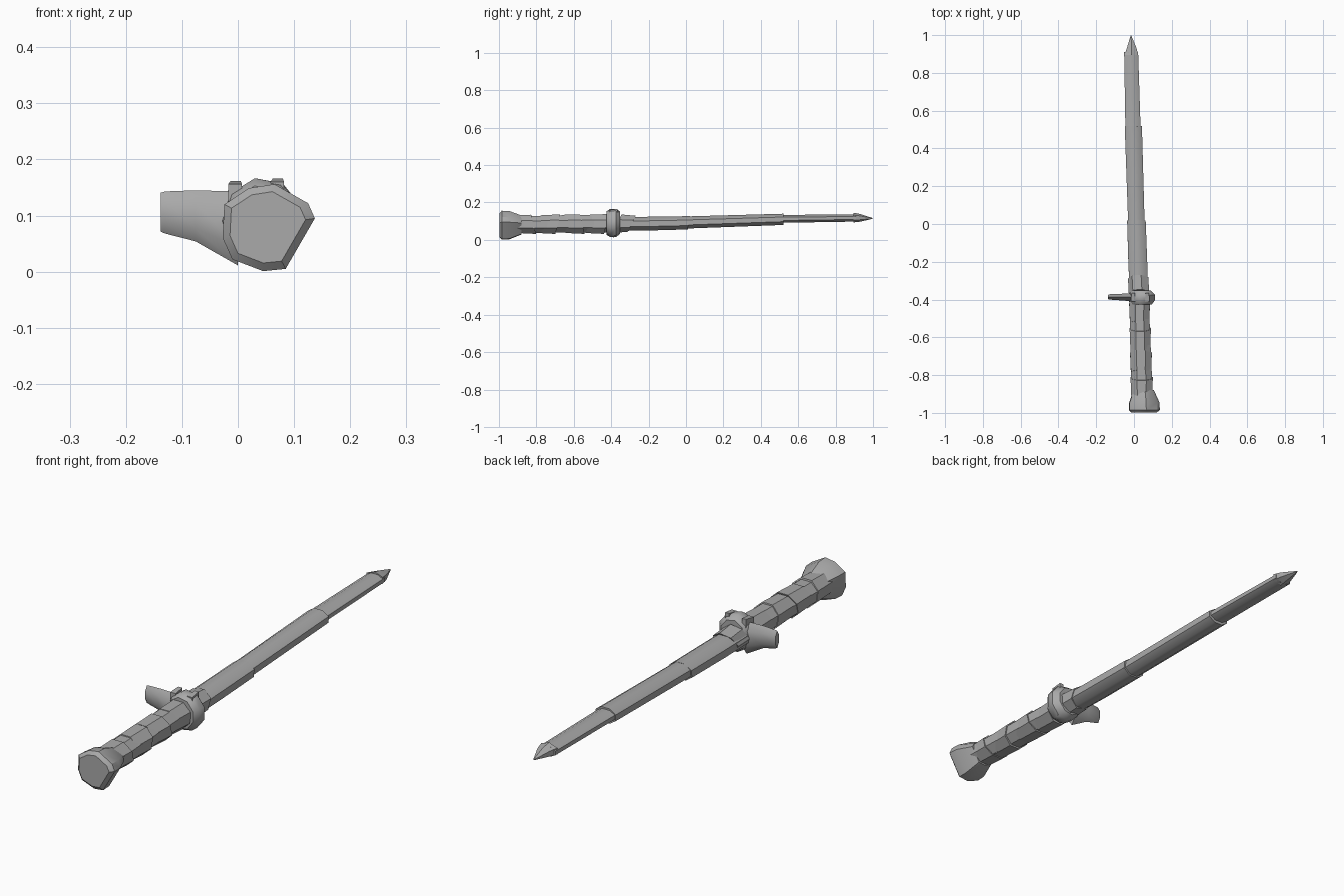
import bpy, bmesh, math
from mathutils import Vector

mat = bpy.data.materials.new("grey_metal")
mat.diffuse_color = (0.4, 0.4, 0.4, 1)


def finish(name, bm, angle=40):
    bmesh.ops.recalc_face_normals(bm, faces=bm.faces)
    me = bpy.data.meshes.new(name)
    bm.to_mesh(me)
    bm.free()
    me.materials.append(mat)
    ob = bpy.data.objects.new(name, me)
    bpy.context.collection.objects.link(ob)
    bpy.ops.object.select_all(action='DESELECT')
    ob.select_set(True)
    bpy.context.view_layer.objects.active = ob
    bpy.ops.object.shade_smooth_by_angle(angle=math.radians(angle))
    return ob


def bridge(bm, rings):
    for a, b in zip(rings, rings[1:]):
        n = len(a)
        for i in range(n):
            bm.faces.new((a[i], a[(i + 1) % n], b[(i + 1) % n], b[i]))
    bm.faces.new(rings[0])
    bm.faces.new(rings[-1])


def loft(name, sections, sides=8, axis='y', tilt=0.0, angle=40):
    """Sections: position on the axis, then low/high of the two cross directions."""
    bm = bmesh.new()
    rings = []
    fit = 1 / math.cos(math.pi / sides)
    for p, u0, u1, z0, z1 in sections:
        ring = []
        for i in range(sides):
            a = 2 * math.pi * (i + 0.5) / sides
            u = (u0 + u1) / 2 + (u1 - u0) / 2 * math.cos(a) * fit
            dz = (z1 - z0) / 2 * math.sin(a) * fit
            z = (z0 + z1) / 2 + dz
            co = (u, p + tilt * dz, z) if axis == 'y' else (p, u, z)
            ring.append(bm.verts.new(co))
        rings.append(ring)
    bridge(bm, rings)
    return finish(name, bm, angle)


# stepped blade, each length slightly larger than the next
loft("blade_base", [(-0.38, -0.022, 0.076, 0.048, 0.12), (-0.2, -0.03, 0.07, 0.05, 0.124),
                    (0.015, -0.036, 0.062, 0.056, 0.127)], 8, tilt=0.15)
loft("blade_middle", [(-0.02, -0.03, 0.057, 0.06, 0.125),
                      (0.52, -0.049, 0.042, 0.08, 0.14)], 8)
loft("blade_end", [(0.48, -0.045, 0.036, 0.091, 0.133),
                   (0.91, -0.052, 0.022, 0.098, 0.137)], 8)
loft("blade_tip", [(0.895, -0.05, 0.022, 0.097, 0.142), (0.93, -0.038, 0.014, 0.1, 0.136),
                   (0.997, -0.018, -0.014, 0.113, 0.117)], 6)

# torn collar at the base of the blade
loft("blade_collar", [(-0.37, -0.022, 0.08, 0.04, 0.132), (-0.29, -0.026, 0.076, 0.047, 0.126)], 7, tilt=0.5)

# grip with slanted overlapping wraps
loft("grip", [(-0.92, -0.014, 0.1, 0.037, 0.127), (-0.38, -0.024, 0.077, 0.04, 0.135)], 8)
for i, y in enumerate((-0.86, -0.73, -0.6, -0.47)):
    s = 0.25 if i % 2 else -0.25
    t = (y + 0.92) / 0.54
    x0, x1 = -0.017 - 0.01 * t, 0.102 - 0.021 * t
    loft(f"grip_wrap_{i + 1}", [(y - 0.055, x0 + 0.004, x1 - 0.004, 0.037, 0.131 + 0.005 * t),
                                (y + 0.045, x0, x1, 0.032, 0.134 + 0.005 * t)], 8, tilt=s)

# guard ring
loft("guard_ring", [(-0.425, -0.015, 0.095, 0.03, 0.15), (-0.405, -0.025, 0.11, 0.018, 0.163),
                    (-0.375, -0.025, 0.112, 0.018, 0.163), (-0.352, -0.015, 0.09, 0.035, 0.148)], 9)
# pointed lumps on top of the guard
for i, (x, z) in enumerate(((-0.005, 0.146), (0.07, 0.15))):
    loft(f"guard_lump_{i + 1}", [(-0.41, x - 0.012, x + 0.012, z - 0.02, z + 0.01),
                                 (-0.365, x - 0.008, x + 0.01, z - 0.02, z + 0.016)], 4)
# side arm of the guard
loft("guard_arm", [(-0.138, -0.397, -0.377, 0.076, 0.136), (-0.13, -0.4, -0.372, 0.073, 0.138),
                   (-0.075, -0.404, -0.37, 0.06, 0.139), (0.0, -0.41, -0.365, 0.02, 0.134)], 6, axis='x')

# faceted pommel: outline scaled along its depth, with a ridged end
outline = [(-0.027, 0.06), (-0.024, 0.12), (0.02, 0.149), (0.065, 0.156), (0.125, 0.122),
           (0.137, 0.095), (0.085, 0.005), (0.045, 0.001), (-0.01, 0.022)]
centre = Vector((0.045, 0.082))
bm = bmesh.new()
rings = []
for y, s in ((-0.998, 0.82), (-0.985, 1.0), (-0.945, 0.98), (-0.88, 0.66)):
    ring = []
    for p in outline:
        q = centre + (Vector(p) - centre) * s
        ring.append(bm.verts.new((q.x, y, q.y)))
    rings.append(ring)
bridge(bm, rings)
finish("pommel", bm, 35)
